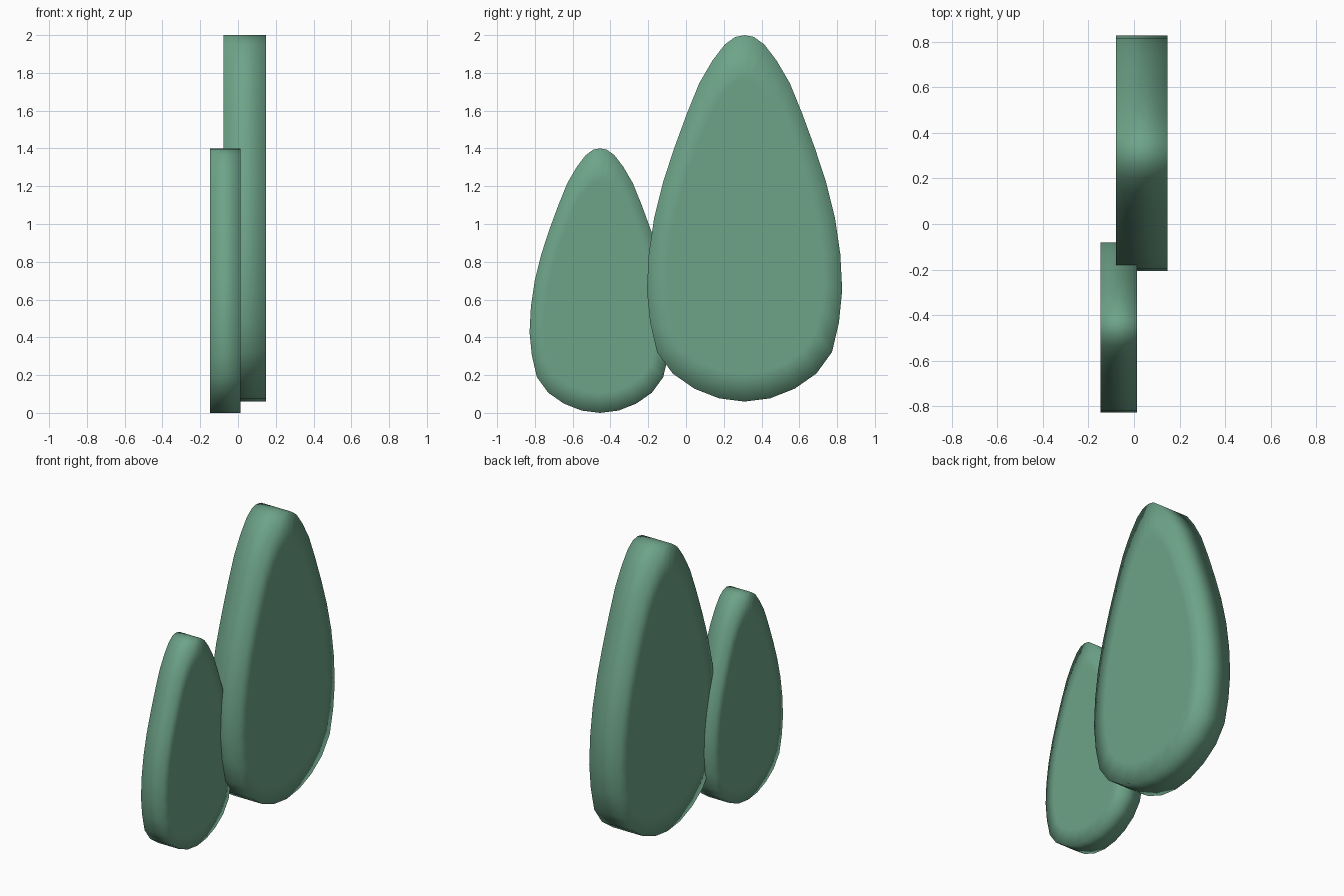
import bpy, bmesh

if "Cube" in bpy.data.objects:
    bpy.data.objects.remove(bpy.data.objects["Cube"])

# Shared half outline of a leaf: (half width, height), bottom to top
HALF = [(0, 0), (0.135, 0.017), (0.265, 0.068), (0.38, 0.148), (0.463, 0.262),
        (0.50, 0.42), (0.517, 0.59), (0.507, 0.78), (0.479, 0.97), (0.432, 1.16),
        (0.373, 1.34), (0.305, 1.525), (0.24, 1.685), (0.17, 1.805),
        (0.105, 1.89), (0.05, 1.93), (0, 1.94)]

green = bpy.data.materials.new("leaf_green")
green.diffuse_color = (0.155, 0.37, 0.25, 1)
green.use_nodes = True
green.node_tree.nodes["Principled BSDF"].inputs["Base Color"].default_value = green.diffuse_color


def leaf(name, x0, x1, y, z, scale):
    outline = HALF + [(-w, h) for w, h in HALF[-2:0:-1]]
    bm = bmesh.new()

    def ring(x, k):
        # outline shrunk by k around the middle of the leaf
        return [bm.verts.new((x, y + w * k * scale, z + (0.75 + (h - 0.75) * k) * scale))
                for w, h in outline]

    # flat cap ring, rim, rim, flat cap ring
    rings = [ring(x0, 0.8), ring(x0, 1), ring(x1, 1), ring(x1, 0.8)]
    n = len(outline)
    for a, b in zip(rings, rings[1:]):
        for i in range(n):
            j = (i + 1) % n
            bm.faces.new((a[i], a[j], b[j], b[i]))
    bm.faces.new(rings[0])
    bm.faces.new(rings[-1])
    bmesh.ops.recalc_face_normals(bm, faces=bm.faces)
    for f in bm.faces:
        f.smooth = True
    mesh = bpy.data.meshes.new(name)
    bm.to_mesh(mesh)
    bm.free()
    mesh.materials.append(green)
    bpy.context.collection.objects.link(bpy.data.objects.new(name, mesh))


# Tall leaf and the smaller one overlapping it
leaf("large_leaf", -0.078, 0.147, 0.31, 0.06, 1.0)
leaf("small_leaf", -0.148, 0.014, -0.455, 0.0, 0.722)
